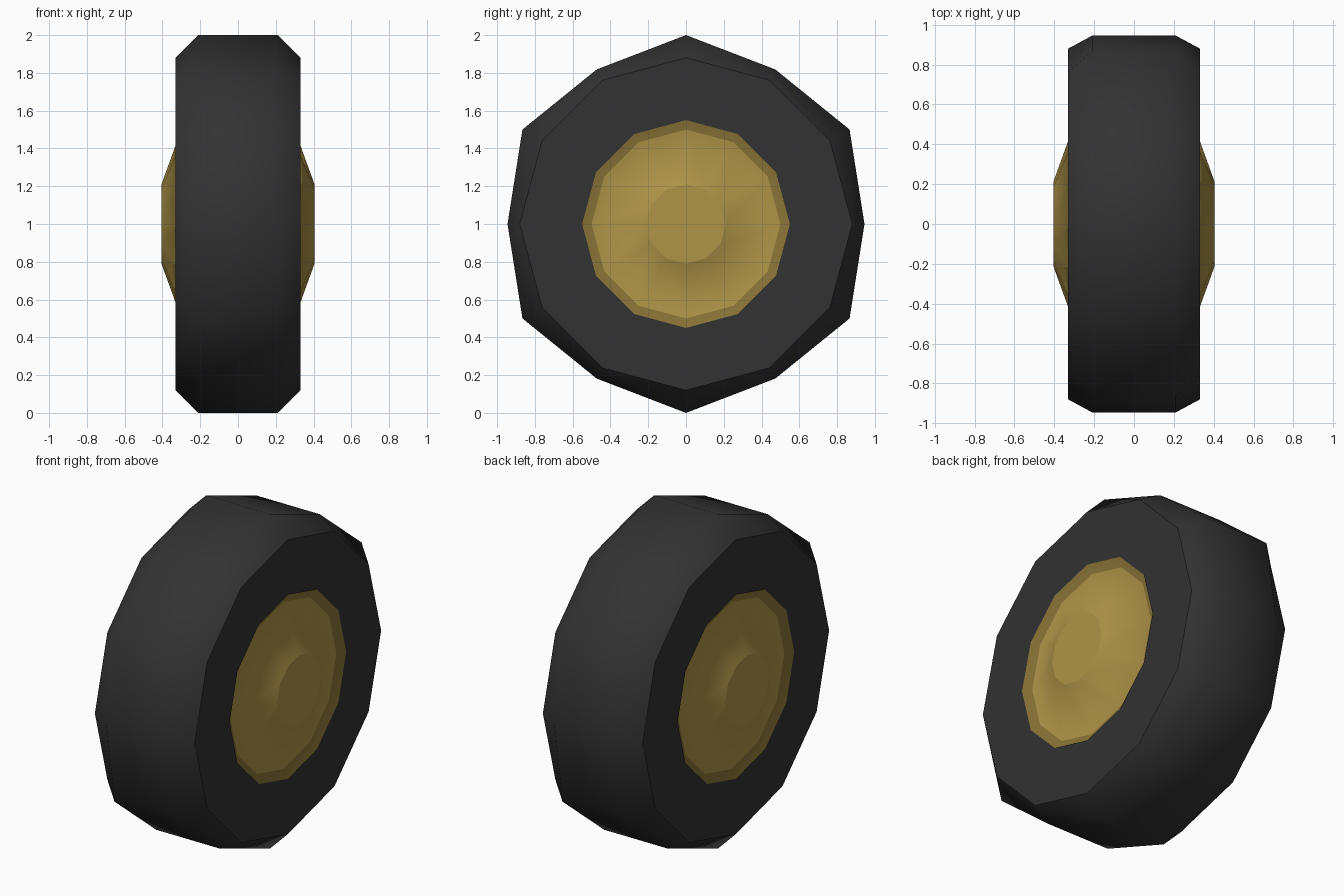
import bpy
import bmesh
from math import sin, cos, tau, pi

if "Cube" in bpy.data.objects:
    bpy.data.objects.remove(bpy.data.objects["Cube"], do_unlink=True)

SIDES = 12


def material(name, colour):
    mat = bpy.data.materials.new(name)
    mat.use_nodes = True
    mat.diffuse_color = (*colour, 1)
    bsdf = mat.node_tree.nodes["Principled BSDF"]
    bsdf.inputs["Base Color"].default_value = (*colour, 1)
    return mat


rubber = material("black rubber", (0.032, 0.032, 0.032))
gold = material("gold", (0.43, 0.30, 0.065))
dark_gold = material("dark gold", (0.255, 0.175, 0.038))


def lathe(name, profile, mats, band_mats, sharp_rings=(), cap=False):
    """Spin (x, even radius, odd radius) points around the axle."""
    bm = bmesh.new()
    rings = []
    for x, *radii in profile:
        ring = []
        for k in range(SIDES):
            r, a = radii[k % len(radii)], tau * k / SIDES
            ring.append(bm.verts.new((x, r * sin(a), r * cos(a))))
        rings.append(ring)
    for band, (p, q) in enumerate(zip(rings, rings[1:])):
        for k in range(SIDES):
            n = (k + 1) % SIDES
            face = bm.faces.new((p[k], q[k], q[n], p[n]))
            face.material_index = band_mats[band]
    if cap:
        bm.faces.new(rings[-1][::-1]).material_index = band_mats[-1]
    for face in bm.faces:
        face.smooth = True
    for i in sharp_rings:
        for k in range(SIDES):
            bm.edges.get((rings[i][k], rings[i][k - 1])).smooth = False
    mesh = bpy.data.meshes.new(name)
    bm.to_mesh(mesh)
    bm.free()
    for mat in mats:
        mesh.materials.append(mat)
    obj = bpy.data.objects.new(name, mesh)
    obj.location.z = 1
    bpy.context.collection.objects.link(obj)
    return obj


# Tyre: flat side walls, rounded shoulders and an alternating tread outline
lathe("tyre",
      [(-0.33, 0.55), (-0.33, 0.88), (-0.21, 1.0, 0.945),
       (0.21, 1.0, 0.945), (0.33, 0.88), (0.33, 0.55)],
      [rubber], [0] * 5, sharp_rings=(1, 4))

# Hubs: flange tucked behind the side wall, sunken dark rim, cone and flat cap
for side, turn in (("left", 0), ("right", pi)):
    hub = lathe(side + "_hub",
                [(0.327, 0.62), (0.327, 0.55), (0.30, 0.5), (0.405, 0.21)],
                [dark_gold, gold], [0, 0, 1], sharp_rings=(3,), cap=True)
    hub.rotation_euler.z = turn
